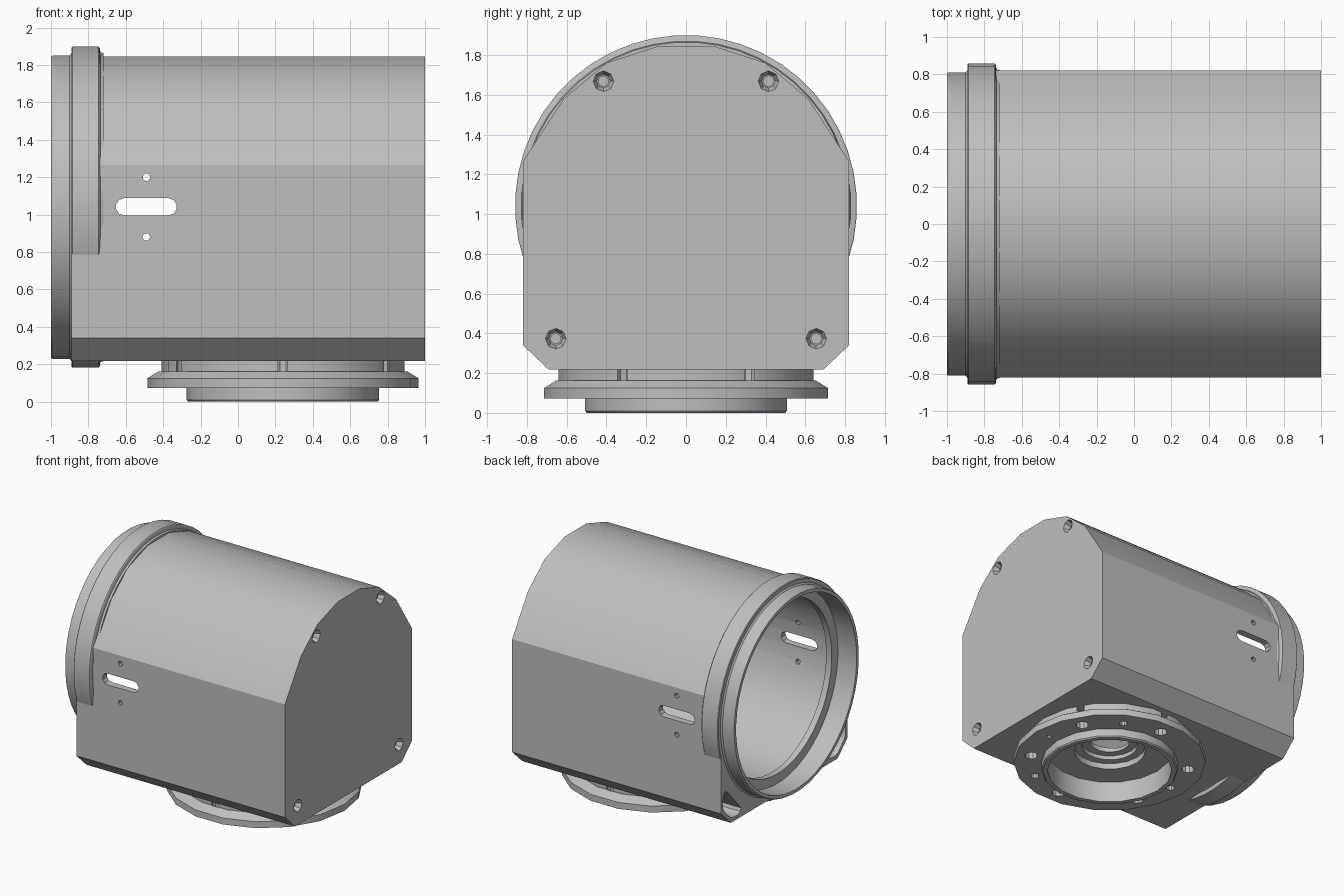
import bpy, bmesh, math
from mathutils import Matrix, Vector

if "Cube" in bpy.data.objects:
    bpy.data.objects.remove(bpy.data.objects["Cube"])

metal = bpy.data.materials.new("grey metal")
metal.diffuse_color = (0.52, 0.52, 0.52, 1)
metal.use_nodes = True
metal.node_tree.nodes["Principled BSDF"].inputs["Base Color"].default_value = metal.diffuse_color

CZ = 1.04    # height of the main bore axis
FX = 0.24    # x of the foot flange axis
ALONG_X = Matrix(((0, 0, 1), (1, 0, 0), (0, 1, 0))).to_4x4()    # local z -> x, local x -> y
ALONG_Y = Matrix(((1, 0, 0), (0, 0, -1), (0, 1, 0))).to_4x4()   # local z -> -y
ALONG_Z = Matrix.Identity(4)


def finish(name, bm, place):
    bm.transform(place)
    bmesh.ops.recalc_face_normals(bm, faces=bm.faces)
    me = bpy.data.meshes.new(name)
    bm.to_mesh(me)
    bm.free()
    me.materials.append(metal)
    ob = bpy.data.objects.new(name, me)
    bpy.context.collection.objects.link(ob)
    return ob


def prism(name, outline, t0, t1, axis, at=(0, 0, 0)):
    """Extrude a 2D outline between t0 and t1 along an axis."""
    bm = bmesh.new()
    a, b = [[bm.verts.new((u, v, t)) for u, v in outline] for t in (t0, t1)]
    bm.faces.new(a[::-1])
    bm.faces.new(b)
    for i in range(len(a)):
        j = (i + 1) % len(a)
        bm.faces.new((a[i], a[j], b[j], b[i]))
    return finish(name, bm, Matrix.Translation(at) @ axis)


def lathe(name, section, n, axis, at=(0, 0, 0), turn=0.0):
    """Turn a section of (radius, position); it is closed across the axis if it touches it."""
    bm = bmesh.new()
    rings = []
    for r, t in section:
        if r == 0:
            rings.append([bm.verts.new((0, 0, t))] * n)
        else:
            rings.append([bm.verts.new((r * math.cos(2 * math.pi * (i + turn) / n),
                                        r * math.sin(2 * math.pi * (i + turn) / n), t))
                          for i in range(n)])
    for a, b in zip(rings, rings[1:] + rings[:1]):
        for i in range(n):
            j = (i + 1) % n
            quad = list(dict.fromkeys((a[i], a[j], b[j], b[i])))
            if len(quad) > 2:
                bm.faces.new(quad)
    return finish(name, bm, Matrix.Translation(at) @ axis)


def drill(r, t0, t1, n, axis, at):
    return lathe("cutter", [(0, t0), (r, t0), (r, t1), (0, t1)], n, axis, at)


def cut(ob, cutters):
    """Subtract the cutters one by one, then remove them."""
    for c in cutters:
        c.hide_render = True
        m = ob.modifiers.new("cut", 'BOOLEAN')
        m.operation = 'DIFFERENCE'
        m.solver = 'EXACT'
        m.object = c
    dg = bpy.context.evaluated_depsgraph_get()
    me = bpy.data.meshes.new_from_object(ob.evaluated_get(dg))
    ob.modifiers.clear()
    ob.data = me
    for c in cutters:
        bpy.data.objects.remove(c)


def smooth(ob, angle):
    bpy.ops.object.select_all(action='DESELECT')
    ob.select_set(True)
    bpy.context.view_layer.objects.active = ob
    bpy.ops.object.shade_smooth_by_angle(angle=math.radians(angle))


# Housing: chamfered base, straight sides, arched top
half = [(0.69, 0.217), (0.82, 0.34), (0.82, 1.265), (0.615, 1.58), (0.40, 1.76), (0.14, 1.845)]
outline = half + [(-y, z) for y, z in reversed(half)]
housing = prism("housing", outline, -0.89, 1.0, ALONG_X)

# Main bore, open at the left end, with an inward retaining ridge behind the mouth
cutters = [lathe("cutter", [(0, -1.2), (0.78, -1.2), (0.78, -0.83), (0.70, -0.83), (0.70, -0.78),
                            (0.765, -0.78), (0.765, 0.92), (0, 0.92)],
                 48, ALONG_X, (0, 0, CZ), 0.5)]
# Side slots and pin holes, one set in each wall
slot = [(sx * 0.118 + 0.046 * math.cos(math.radians(start + a)),
         0.046 * math.sin(math.radians(start + a)))
        for sx, start in ((1, -90), (-1, 90)) for a in range(0, 181, 36)]
for t0, t1 in ((0.5, 1.0), (-1.0, -0.5)):
    cutters.append(prism("cutter", slot, t0, t1, ALONG_Y, (-0.49, 0, CZ + 0.002)))
    for dz in (-0.16, 0.16):
        cutters.append(drill(0.02, t0, t1, 10, ALONG_Y, (-0.49, 0, CZ + dz)))
# Countersunk screw holes in the closed end, corner pockets in the open end
pocket = [(0.56, 0.29), (0.57, 0.265), (0.60, 0.25), (0.66, 0.25), (0.70, 0.265), (0.77, 0.335),
          (0.79, 0.37), (0.79, 0.46), (0.78, 0.49), (0.76, 0.50), (0.73, 0.48)]
for s in (-1, 1):
    for y, z in ((0.415, 1.668), (0.655, 0.373)):
        cutters.append(lathe("cutter", [(0, 0.935), (0.026, 0.935), (0.026, 0.955), (0.034, 0.955),
                                        (0.056, 1.01), (0, 1.01)], 8, ALONG_X, (0, s * y, z)))
    cutters.append(prism("cutter", [(s * y, z) for y, z in pocket], -1.0, -0.45, ALONG_X))
# Stepped hole through the floor
cutters.append(lathe("cutter", [(0, 0.1), (0.21, 0.1), (0.21, 0.25), (0.15, 0.25),
                                (0.15, 0.6), (0, 0.6)], 18, ALONG_Z, (FX, 0, 0)))
cut(housing, cutters)
smooth(housing, 30)

# Collar around the open end
collar = lathe("end_collar", [
    (0.78, -1.0), (0.807, -1.0), (0.813, -0.99), (0.813, -0.90), (0.825, -0.89), (0.855, -0.89),
    (0.86, -0.885), (0.86, -0.745), (0.855, -0.74), (0.83, -0.735), (0.825, -0.72),
    (0.795, -0.72), (0.795, -0.88), (0.78, -0.88)], 48, ALONG_X, (0, 0, CZ), 0.5)
smooth(collar, 30)

# Foot flange: boss, disc with tapered upper edge, neck
flange = lathe("foot_flange", [
    (0.47, 0.0), (0.507, 0.0), (0.515, 0.01), (0.515, 0.072), (0.725, 0.072), (0.725, 0.125),
    (0.665, 0.162), (0.65, 0.162), (0.65, 0.222), (0.27, 0.222), (0.27, 0.17), (0.47, 0.17)],
    18, ALONG_Z, (FX, 0, 0))
# Bolt circle: six large holes, three medium ones and a locating pin hole
bolts = []
for radius, angles in ((0.05, range(30, 360, 60)), (0.032, (60, 180, 300)), (0.02, (0,))):
    for deg in angles:
        a = math.radians(deg)
        at = Vector((FX + 0.6 * math.cos(a), 0.6 * math.sin(a), 0))
        bolts.append(drill(radius, 0.03, 0.3, 10, ALONG_Z, at))
cut(flange, bolts)
smooth(flange, 30)
